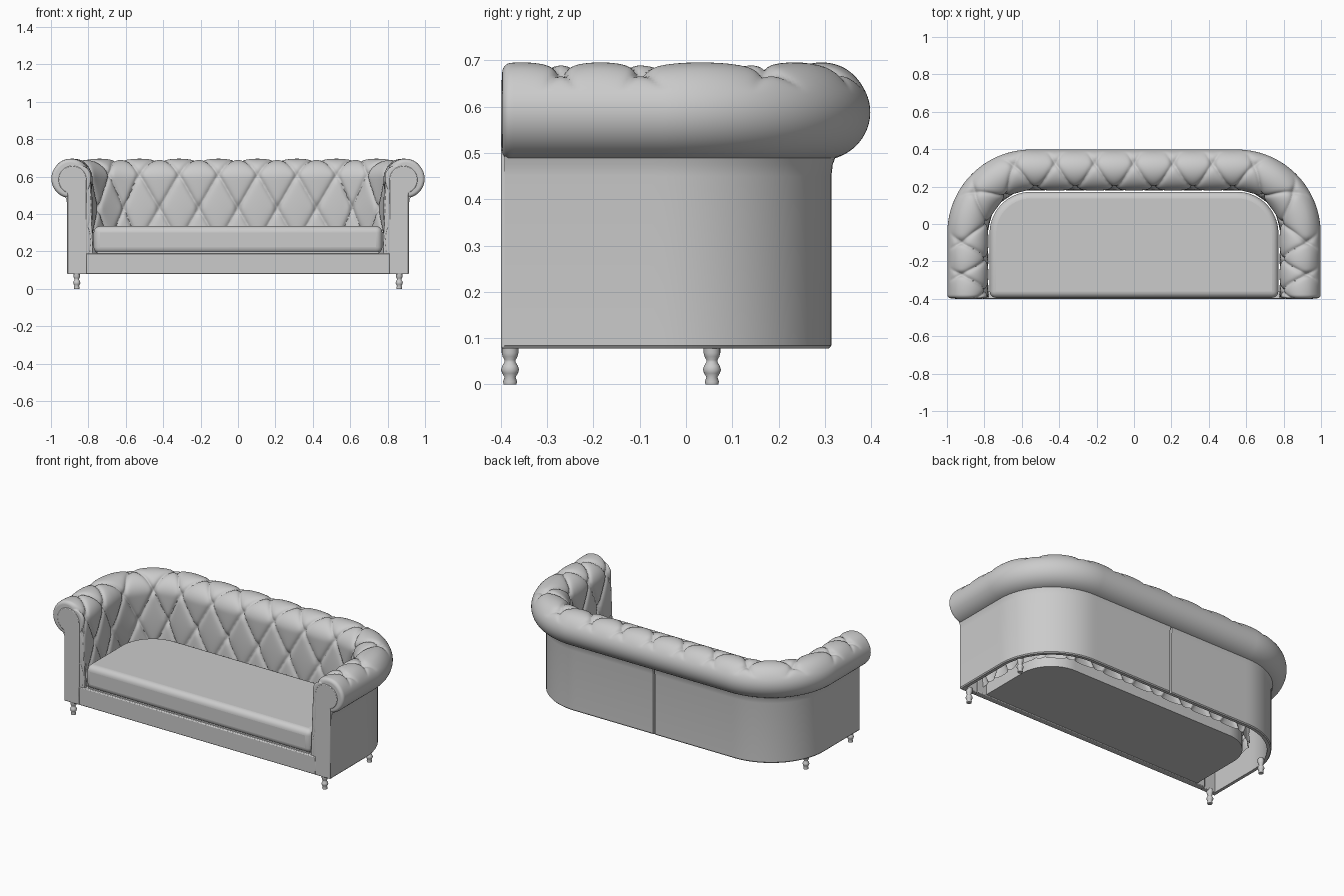
import bpy, bmesh, math
from math import sin, cos, pi, radians

if "Cube" in bpy.data.objects:
    bpy.data.objects.remove(bpy.data.objects["Cube"])

CX, CY, RM = 0.55, -0.05, 0.34      # corner centre and roll centre radius
ARC = RM * pi / 2
END = CX + ARC + 0.347              # path length, middle of back to arm front


def path(s, r):
    """Plan position at path length s (middle of back to arm front), offset r."""
    if s <= CX:
        return s, CY + r
    if s <= CX + ARC:
        a = (s - CX) / RM
        return CX + r * sin(a), CY + r * cos(a)
    return CX + r, CY - (s - CX - ARC)


def finish(name, bm, angle=35, bevel=0, segs=3, mirror='X'):
    bmesh.ops.recalc_face_normals(bm, faces=bm.faces[:])
    me = bpy.data.meshes.new(name)
    bm.to_mesh(me)
    bm.free()
    ob = bpy.data.objects.new(name, me)
    bpy.context.collection.objects.link(ob)
    bpy.ops.object.select_all(action='DESELECT')
    ob.select_set(True)
    bpy.context.view_layer.objects.active = ob
    bpy.ops.object.shade_smooth_by_angle(angle=radians(angle))
    if bevel:
        m = ob.modifiers.new("bevel", 'BEVEL')
        m.width, m.segments = bevel, segs
        m.limit_method, m.angle_limit = 'ANGLE', radians(40)
    if mirror:
        m = ob.modifiers.new("mirror", 'MIRROR')
        m.use_axis = ('X' in mirror, 'Y' in mirror, False)
        m.merge_threshold = 0.0005
    return ob


def sweep(name, columns, point, n, closed, caps, angle):
    """Grid of point(s, j) for each column s and profile step j."""
    bm = bmesh.new()
    rows = []
    for s in columns:
        row = []
        for j in range(n):
            r, z = point(s, j)
            row.append(bm.verts.new((*path(s, r), z)))
        rows.append(row)
    for a, b in zip(rows, rows[1:]):
        for j in range(n if closed else n - 1):
            k = (j + 1) % n
            bm.faces.new((a[j], b[j], b[k], a[k]))
    for c in caps:
        bm.faces.new(rows[c])
    return finish(name, bm, angle)


def prism(name, pts, axis, lo, hi, bevel=0, segs=3, mirror='X'):
    """Extrude a 2D outline along y or z."""
    bm = bmesh.new()
    put = (lambda p, h: (p[0], h, p[1])) if axis == 'y' else (lambda p, h: (p[0], p[1], h))
    f = bm.faces.new([bm.verts.new(put(p, lo)) for p in pts])
    ext = bmesh.ops.extrude_face_region(bm, geom=[f])
    for v in ext['geom']:
        if isinstance(v, bmesh.types.BMVert):
            v.co[1 if axis == 'y' else 2] = hi
    return finish(name, bm, 35, bevel, segs, mirror)


# Tufted inner back, arms and rolled top
BUTTONS = [0, 0.21, 0.42, 0.634, 0.87, 1.134, 1.304, 1.474]
Z0, ZC, RW, RH = 0.12, 0.588, 0.108, 0.104
STRAIGHT, TURN, RAD = ZC - Z0, radians(262), 0.106
LENGTH = STRAIGHT + TURN * RAD
N = 115


def button_coord(s):
    for k in range(len(BUTTONS) - 1):
        if s <= BUTTONS[k + 1]:
            return k + (s - BUTTONS[k]) / (BUTTONS[k + 1] - BUTTONS[k])
    return len(BUTTONS) - 1


def tufted(s, j):
    d = LENGTH * j / (N - 1)
    if d < STRAIGHT:
        r, z, nr, nz = RM - RW, Z0 + d, -1, 0
    else:
        t = pi - (d - STRAIGHT) / RAD
        nr, nz = cos(t), sin(t)
        r, z = RM + RW * nr, ZC + RH * nz
    # diamond folds and button dimples
    k, v = button_coord(s), (d - (0.43 - Z0)) / 0.182
    a, b = k + v / 2, k - v / 2
    da, db = abs(a - round(a)), abs(b - round(b))
    fade = max(0, min(1, (2.42 - v) / 0.35))
    fold = 0.011 * max(math.exp(-da / 0.055), math.exp(-db / 0.055))
    pillow = 0.009 * (1 - (sin(pi * da) * sin(pi * db)) ** 0.5)
    dimple = 0.012 * math.exp(-(da * da + db * db) / 0.012)
    depth = fade * (fold + pillow + dimple) - 0.004 * fade
    # rounded front end
    u = max(0, (s - END + 0.018) / 0.018)
    depth += 0.018 * (1 - math.sqrt(max(0, 1 - u * u)))
    return r - nr * depth, z - nz * depth


cols = [(END - 0.018) * i / 225 for i in range(226)]
cols += [END - 0.018 * (1 - sin(i * pi / 12)) for i in range(1, 7)]
sweep("tufted_back_and_arms", cols, tufted, N, False, [-1], 60)

# Outer wall, two halves meeting at a seam in the middle of the back
wall = [(0.34, 0.078), (0.359, 0.078), (0.364, 0.084), (0.364, 0.45),
        (0.367, 0.475), (0.376, 0.50), (0.34, 0.50)]
cols = [0.003, 0.006] + [0.05 + (END - 0.055) * i / 60 for i in range(61)]
sweep("outer_wall", cols, lambda s, j: (wall[j][0] - (0.005 if s < 0.005 and 0 < j < 6 else 0), wall[j][1]),
      len(wall), True, [0, -1], 35)

# Arm front panels with scroll-shaped heads
head = [(0.885 + 0.075 * cos(radians(a)), 0.583 + 0.075 * sin(radians(a)))
        for a in range(180, -71, -10)]
prism("arm_front_panel", [(0.808, 0.078)] + head + [(0.912, 0.50), (0.912, 0.078)],
      'y', -0.4, -0.37, 0.004, 2)


# Plan outline following the inside of the back and arms
def plan(r, front):
    pts = [path(CX + ARC * i / 20, r) for i in range(21)]
    half = pts + [(CX + r, front)]
    return half + [(-x, y) for x, y in reversed(half)]


# Seat cushion, base frame and front rail
prism("seat_cushion", plan(0.222, -0.395), 'z', 0.188, 0.335, 0.035, 5, None)
prism("base_frame", plan(0.205, -0.385), 'z', 0.082, 0.2, 0, 1, None)
prism("front_rail", [(-0.812, 0.078), (0.812, 0.078), (0.812, 0.19), (-0.812, 0.19)],
      'y', -0.4, -0.36, 0.005, 2, None)
# Inner edge strips beside the cushion
prism("arm_inner_edge", [(0.774, 0.185), (0.815, 0.185), (0.815, 0.6), (0.79, 0.6)],
      'y', -0.394, -0.375, 0.004, 2)

# Turned legs
turned = [(0, 0), (0.014, 0), (0.015, 0.006), (0.012, 0.016), (0.017, 0.024), (0.0195, 0.032),
          (0.017, 0.040), (0.012, 0.048), (0.012, 0.053), (0.016, 0.060), (0.018, 0.068),
          (0.018, 0.09), (0, 0.09)]
for name, y in (("front_leg", -0.38), ("rear_leg", 0.056)):
    bm = bmesh.new()
    vs = [bm.verts.new((0.862 + r, y, z)) for r, z in turned]
    es = [bm.edges.new(p) for p in zip(vs, vs[1:])]
    bmesh.ops.spin(bm, geom=vs + es, cent=(0.862, y, 0), axis=(0, 0, 1),
                   angle=2 * pi, steps=20)
    bmesh.ops.remove_doubles(bm, verts=bm.verts[:], dist=0.0002)
    finish(name, bm, 50)
